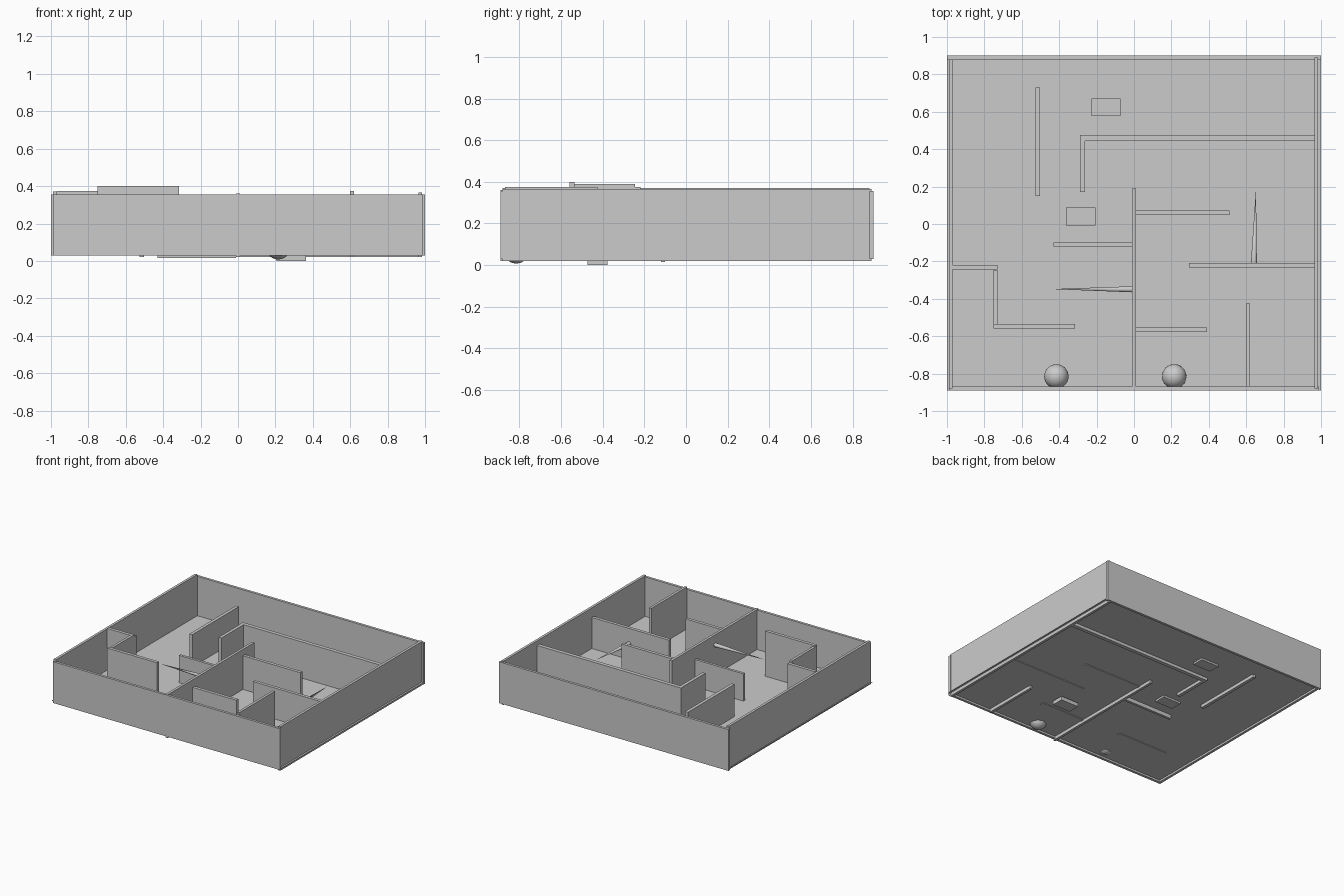
import bpy
import bmesh
from mathutils import Vector, Matrix

default_cube = bpy.data.objects.get("Cube")
if default_cube:
    bpy.data.objects.remove(default_cube, do_unlink=True)

# One plain grey for the whole model
grey = bpy.data.materials.new("plain grey")
grey.use_nodes = True
colour = (0.6, 0.6, 0.6, 1)
grey.diffuse_color = colour
grey.node_tree.nodes["Principled BSDF"].inputs["Base Color"].default_value = colour

FLOOR = 0.045
THICK = 0.025


def finish(name, bm, smooth=False):
    mesh = bpy.data.meshes.new(name)
    for face in bm.faces:
        face.smooth = smooth and len(face.verts) <= 4
    bm.to_mesh(mesh)
    bm.free()
    mesh.materials.append(grey)
    obj = bpy.data.objects.new(name, mesh)
    bpy.context.collection.objects.link(obj)
    return obj


def block(name, x, y, z):
    """Box spanning the given (low, high) range on each axis."""
    bm = bmesh.new()
    centre = Vector([(a + b) / 2 for a, b in (x, y, z)])
    size = Vector([b - a for a, b in (x, y, z)])
    bmesh.ops.create_cube(bm, size=1,
                          matrix=Matrix.Translation(centre) @ Matrix.Diagonal(size).to_4x4())
    return finish(name, bm)


def wall_along_x(name, y, span, height, thick=THICK):
    block(name, span, (y - thick / 2, y + thick / 2), height)


def wall_along_y(name, x, span, height, thick=THICK):
    block(name, (x - thick / 2, x + thick / 2), span, height)


def ball(name, centre, radius):
    bm = bmesh.new()
    bmesh.ops.create_uvsphere(bm, u_segments=32, v_segments=16, radius=radius,
                              matrix=Matrix.Translation(centre))
    finish(name, bm, smooth=True)


def spike(name, base, tip, radius):
    """Slender cone from the base centre to the tip."""
    bm = bmesh.new()
    base, tip = Vector(base), Vector(tip)
    axis = tip - base
    turn = axis.to_track_quat("Z", "Y").to_matrix().to_4x4()
    bmesh.ops.create_cone(bm, cap_ends=True, segments=32, radius1=radius, radius2=0,
                          depth=axis.length,
                          matrix=Matrix.Translation((base + tip) / 2) @ turn)
    finish(name, bm, smooth=True)


# Thin floor sheet
bm = bmesh.new()
bmesh.ops.create_grid(bm, x_segments=1, y_segments=1, size=1,
                      matrix=Matrix.Translation((0, 0, FLOOR)) @ Matrix.Diagonal((1, 0.89, 1, 1)))
finish("floor", bm)

# Outer walls
wall_along_x("front_wall", -0.88, (-0.99, 0.99), (0.03, 0.355), 0.02)
wall_along_x("back_wall", 0.89, (-1, 1), (0.03, 0.355), 0.02)
wall_along_y("right_side_wall", -0.98, (-0.88, 0.88), (0.03, 0.37), 0.02)
wall_along_y("left_side_wall", 0.975, (-0.88, 0.89), (0.02, 0.365), 0.02)

# Central partition and the short walls branching from it
wall_along_y("central_wall", 0, (-0.89, 0.19), (0.02, 0.36), 0.02)
wall_along_x("inner_branch_wall", -0.11, (-0.43, -0.01), (0.015, 0.26), 0.02)
wall_along_x("upper_branch_wall", 0.06, (0.01, 0.51), (0.04, 0.31))
wall_along_x("lower_branch_wall", -0.565, (0.01, 0.39), (0.04, 0.3))

# Walls reaching in from the outer sides
wall_along_x("side_partition", -0.22, (0.295, 0.965), (0.04, 0.29))
wall_along_y("front_partition", 0.61, (-0.87, -0.425), (0.02, 0.375), 0.02)
wall_along_y("free_standing_wall", -0.515, (0.15, 0.73), (0.02, 0.3))

# Back corridor, L shaped
wall_along_x("back_corridor_long", 0.46, (-0.29, 0.965), (0.022, 0.33), 0.03)
wall_along_y("back_corridor_short", -0.275, (0.17, 0.46), (0.022, 0.33))

# Stepped corner enclosure
wall_along_x("corner_step_back", -0.232, (-0.97, -0.73), (0.05, 0.375))
wall_along_y("corner_step_middle", -0.74, (-0.555, -0.245), (0.05, 0.39), 0.02)
wall_along_x("corner_step_front", -0.547, (-0.75, -0.315), (0.04, 0.4))

# Floor blocks, one of them sunk below the sheet
for name, x, y, low in (("back_block", -0.15, 0.625, 0.03),
                        ("middle_block", -0.285, 0.04, 0.03),
                        ("sunken_block", 0.285, -0.425, 0)):
    block(name, (x - 0.078, x + 0.078), (y - 0.047, y + 0.047), (low, low + 0.03))

# Balls by the front wall
ball("right_ball", (-0.415, -0.815, 0.097), 0.065)
ball("left_ball", (0.215, -0.815, 0.073), 0.065)

# Spikes sticking out of the walls
spike("side_spike", (0.641, -0.21, 0.17), (0.652, 0.187, 0.19), 0.016)
spike("central_spike", (-0.01, -0.349, 0.28), (-0.44, -0.348, 0.28), 0.016)
